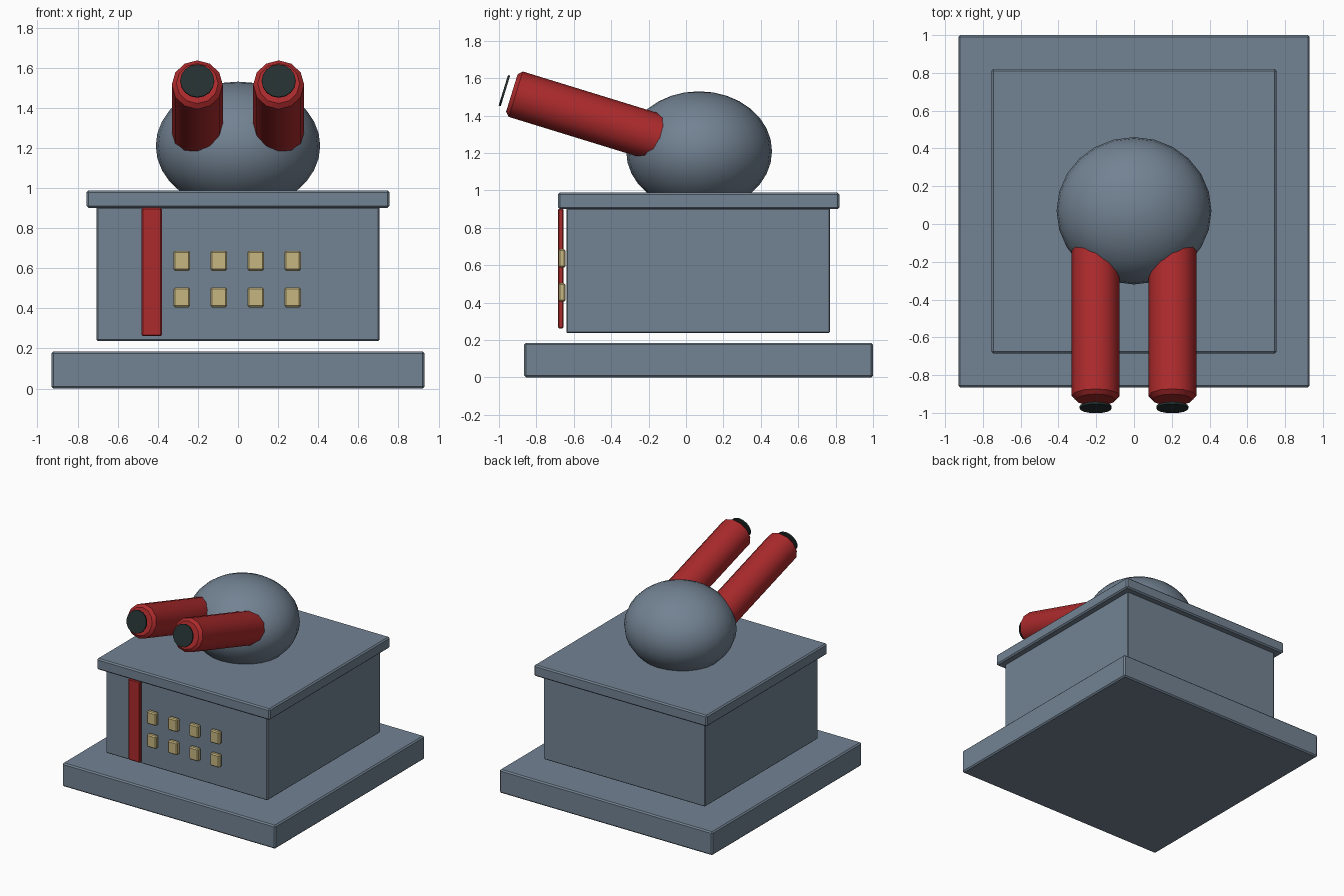
import bpy, math
from mathutils import Vector

if "Cube" in bpy.data.objects:
    bpy.data.objects.remove(bpy.data.objects["Cube"])


def material(name, rgb):
    m = bpy.data.materials.new(name)
    m.diffuse_color = (*rgb, 1)
    m.use_nodes = True
    m.node_tree.nodes["Principled BSDF"].inputs["Base Color"].default_value = m.diffuse_color
    return m


SLATE = material("slate_grey", (0.17, 0.225, 0.29))
RED = material("brick_red", (0.41, 0.023, 0.025))
SAND = material("sand", (0.57, 0.47, 0.22))
DARK = material("dark_muzzle", (0.018, 0.029, 0.029))


def finish(ob, name, mat, bevel=0.0, smooth=False):
    ob.name = name
    ob.data.materials.append(mat)
    bpy.ops.object.transform_apply(location=False, rotation=False, scale=True)
    if smooth:
        bpy.ops.object.shade_smooth_by_angle(angle=math.radians(35))
    if bevel:
        b = ob.modifiers.new("edge", "BEVEL")
        b.width = bevel
        b.segments = 1
        b.limit_method = "ANGLE"
        b.angle_limit = math.radians(40)
    return ob


def box(name, lo, hi, mat, bevel):
    lo, hi = Vector(lo), Vector(hi)
    bpy.ops.mesh.primitive_cube_add(size=1, location=(lo + hi) / 2)
    ob = bpy.context.object
    ob.scale = hi - lo
    return finish(ob, name, mat, bevel)


def rod(name, start, end, radius, sides, mat, bevel=0.0):
    start, end = Vector(start), Vector(end)
    axis = end - start
    bpy.ops.mesh.primitive_cylinder_add(
        vertices=sides, radius=radius, depth=axis.length,
        location=(start + end) / 2, rotation=axis.to_track_quat("Z", "Y").to_euler())
    return finish(bpy.context.object, name, mat, bevel, smooth=True)


# Plinth, raised block and cap slab
box("plinth", (-0.93, -0.865, 0), (0.93, 1.0, 0.185), SLATE, 0.01)
box("block", (-0.705, -0.64, 0.238), (0.705, 0.77, 0.905), SLATE, 0.006)
box("cap_slab", (-0.755, -0.685, 0.9), (0.755, 0.82, 0.988), SLATE, 0.01)

# Squashed turret dome
bpy.ops.mesh.primitive_uv_sphere_add(segments=24, ring_count=16, radius=1, location=(0, 0.07, 1.21))
dome = bpy.context.object
dome.scale = (0.41, 0.39, 0.32)
finish(dome, "turret_dome", SLATE, smooth=True)

# Two tilted barrels, each with a floating dark muzzle disc
tilt = math.radians(17.1)
forward = Vector((0, -math.cos(tilt), math.sin(tilt)))
for side, x in (("left", -0.203), ("right", 0.203)):
    tip = Vector((x, -0.931, 1.521))
    rod("barrel_" + side, tip - forward * 0.9, tip, 0.127, 12, RED, 0.022)
    rod("muzzle_" + side, tip + forward * 0.036, tip + forward * 0.048, 0.085, 16, DARK)

# Vertical stripe and window grid on the front wall
box("front_stripe", (-0.48, -0.685, 0.262), (-0.38, -0.655, 0.902), RED, 0.006)
for row, z in enumerate((0.455, 0.637)):
    for col in range(4):
        x = -0.28 + 0.184 * col
        box(f"window_{row}_{col}", (x - 0.041, -0.682, z - 0.05),
            (x + 0.041, -0.645, z + 0.05), SAND, 0.008)
